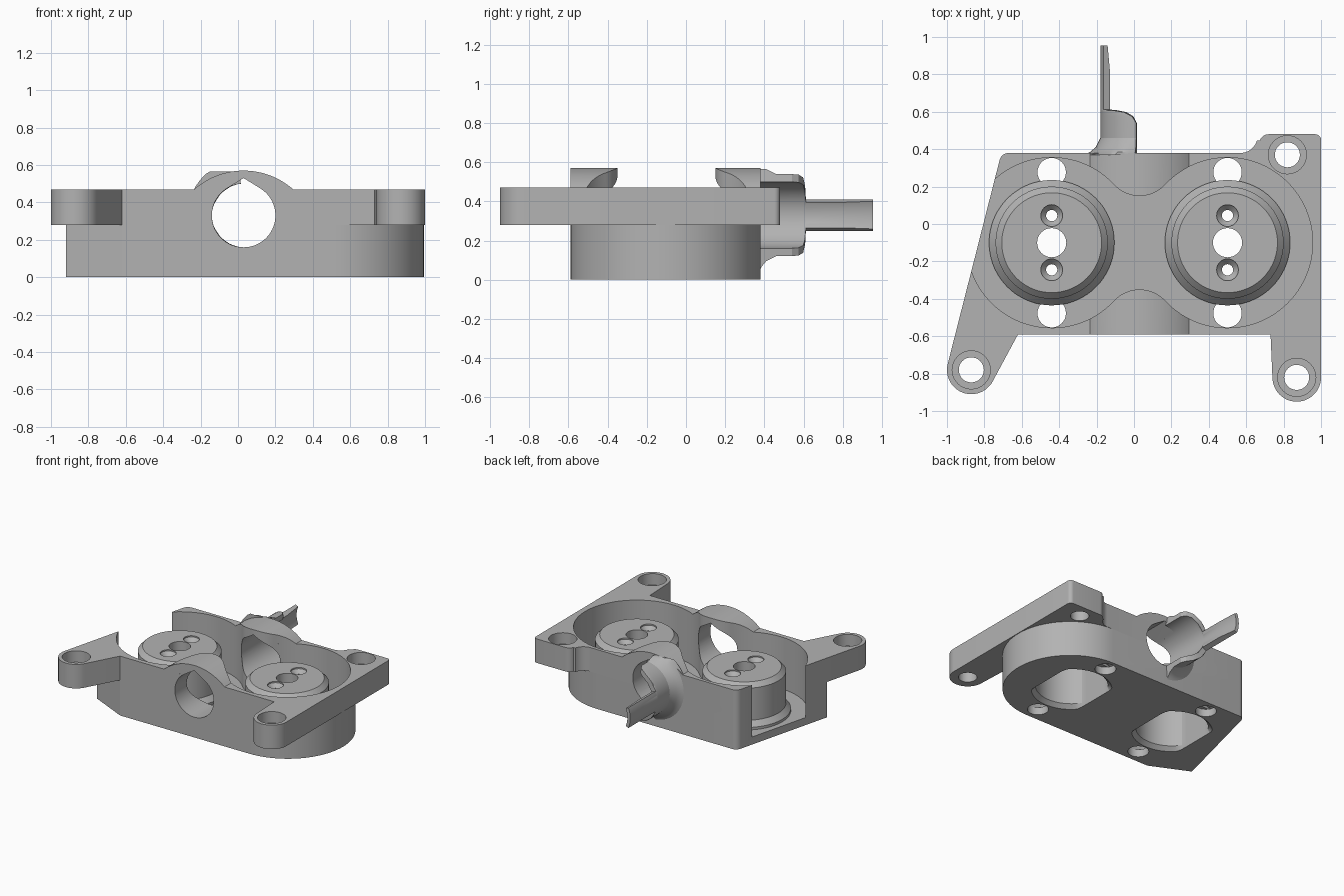
import bpy, bmesh
from math import cos, sin, radians
from mathutils import Vector

if "Cube" in bpy.data.objects:
    bpy.data.objects.remove(bpy.data.objects["Cube"], do_unlink=True)

grey = bpy.data.materials.new("plain_grey")
grey.use_nodes = True
grey.diffuse_color = (0.45, 0.45, 0.45, 1)
grey.node_tree.nodes["Principled BSDF"].inputs["Base Color"].default_value = grey.diffuse_color


def arc(cx, cy, r, a0, a1, n=16):
    """Points along an arc, angles in degrees."""
    angles = [radians(a0 + (a1 - a0) * i / n) for i in range(n + 1)]
    return [(cx + r * cos(a), cy + r * sin(a)) for a in angles]


def loft(name, rings):
    """Closed solid skinned through rings of equal point count."""
    bm = bmesh.new()
    rows = [[bm.verts.new(p) for p in ring] for ring in rings]
    n = len(rows[0])
    for a, b in zip(rows, rows[1:]):
        for i in range(n):
            j = (i + 1) % n
            bm.faces.new((a[i], a[j], b[j], b[i]))
    bm.faces.new(rows[0])
    bm.faces.new(rows[-1])
    bmesh.ops.recalc_face_normals(bm, faces=bm.faces)
    mesh = bpy.data.meshes.new(name)
    bm.to_mesh(mesh)
    bm.free()
    mesh.materials.append(grey)
    ob = bpy.data.objects.new(name, mesh)
    bpy.context.collection.objects.link(ob)
    return ob


def prism(name, pts, z0, z1):
    return loft(name, [[(x, y, z) for x, y in pts] for z in (z0, z1)])


def prism_y(name, pts, y0, y1):
    return loft(name, [[(x, y, z) for x, z in pts] for y in (y0, y1)])


def turned(name, cx, cy, profile, n=64, flat=9):
    """Round solid from (radius, z) pairs, optionally flattened at +-flat in x."""
    rings = []
    for r, z in profile:
        circle = arc(0, 0, r, 0, 360 - 360 / n, n - 1)
        rings.append([(cx + max(-flat, min(flat, x)), cy + y, z) for x, y in circle])
    return loft(name, rings)


def cut(ob, cutters):
    bpy.context.view_layer.objects.active = ob
    for c in cutters:
        m = ob.modifiers.new("cut", "BOOLEAN")
        m.operation, m.solver, m.object = "DIFFERENCE", "EXACT", c
        bpy.ops.object.modifier_apply(modifier=m.name)


def smooth(ob):
    bpy.ops.object.select_all(action="DESELECT")
    ob.select_set(True)
    bpy.context.view_layer.objects.active = ob
    bpy.ops.object.shade_smooth_by_angle(angle=radians(25))


FLOOR, STEP, TOP = 0.06, 0.28, 0.47
MID_X, MID_Y, BORE_Z = 0.03, -0.1, 0.33
CENTRES = (-0.44, 0.5)
EARS = ((-0.87, -0.78), (0.87, -0.82), (0.82, 0.37))

# Lower body: rounded on one end, slanted on the other
corner = arc(-0.67, 0.33, 0.05, 90, 166, 6)
base = prism("lower_body",
             [(-0.62, -0.59)] + arc(0.51, -0.105, 0.485, -90, 90, 48)
             + corner + [(-0.92, -0.45)], 0, STEP)

# Upper flange with three mounting ears
outline = arc(*EARS[0], 0.13, 166, 332, 24) + [(-0.62, -0.59), (0.73, -0.59)]
outline += arc(*EARS[1], 0.13, 180, 360, 24)
outline += arc(0.97, 0.45, 0.03, 0, 90, 6) + arc(0.72, 0.43, 0.05, 90, 160, 8)
outline += arc(0.57, 0.47, 0.09, -15, -90, 10) + corner
flange = prism("upper_flange", outline, STEP, TOP)

# Raised arch over the cross bore
arch = prism_y("bore_arch", arc(MID_X, 0.17, 0.4, 48.6, 131.4, 32), -0.59, 0.38)

# Pocket cutter: two circles joined by tangent concave arcs
blend = 0.186
rise = 0.436
pocket_pts = arc(CENTRES[1], MID_Y, 0.455, -137.2, 137.2, 72)
pocket_pts += arc(MID_X, MID_Y + rise, blend, -42.8, -137.2, 24)[1:-1]
pocket_pts += arc(CENTRES[0], MID_Y, 0.455, 42.8, 317.2, 72)
pocket_pts += arc(MID_X, MID_Y - rise, blend, 137.2, 42.8, 24)[1:-1]
pocket = prism("pocket_cutter", pocket_pts, FLOOR, 1)

# Teardrop cross bore cutter
bore = prism_y("bore_cutter",
               arc(MID_X, BORE_Z, 0.17, 121.8, 418.2, 56) + [(MID_X, 0.53)], -1, 1)

# Hollows under the hubs and the through holes beside them
hollows, screws = [], []
for cx in CENTRES:
    hollows.append(turned("hollow_cutter", cx, MID_Y,
                          [(0.3, -0.01), (0.26, 0.03), (0.26, 0.33)], flat=0.22))
    for dy in (-0.377, 0.377):
        screws.append(turned("screw_cutter", cx, MID_Y + dy, [(0.076, -0.1), (0.076, 0.2)], 32))

# Counterbored ear holes
ear_cuts = []
for x, y in EARS:
    ear_cuts.append(turned("ear_cutter", x, y, [(0.067, 0.1), (0.067, 0.6)], 32))
    ear_cuts.append(turned("ear_cutter", x, y, [(0.102, 0.38), (0.102, 0.6)], 32))

cut(base, [pocket, bore] + hollows + screws)
cut(flange, [pocket, bore] + ear_cuts)
cut(arch, [pocket, bore])

# Round hubs with a stepped foot, centre hole and two countersunk holes
hubs, hub_cuts = [], []
for side, cx, hollow in zip(("right", "left"), CENTRES, hollows):
    hub = turned(side + "_hub", cx, MID_Y,
                 [(0.335, FLOOR), (0.335, 0.08), (0.3, 0.12), (0.3, 0.375), (0.267, 0.41)], 72)
    holes = [turned("hub_cutter", cx, MID_Y, [(0.078, 0.2), (0.078, 0.6)], 32)]
    for dy in (-0.145, 0.145):
        holes.append(turned("hub_cutter", cx, MID_Y + dy,
                            [(0.03, 0.2), (0.03, 0.37), (0.058, 0.4), (0.058, 0.6)], 32))
    cut(hub, [hollow] + holes)
    hubs.append(hub)
    hub_cuts += holes

# Half-tube spout at the back, flared at the wall and narrowing to a tongue
rings = []
for y, outer, inner, half in ((0.37, 0.3, 0.17, 85), (0.385, 0.265, 0.17, 85),
                              (0.41, 0.235, 0.17, 85), (0.46, 0.21, 0.17, 85),
                              (0.54, 0.21, 0.17, 85), (0.575, 0.21, 0.17, 79),
                              (0.598, 0.21, 0.17, 66), (0.608, 0.21, 0.17, 45),
                              (0.612, 0.21, 0.17, 22.4), (0.8, 0.21, 0.17, 22.4),
                              (0.955, 0.21, 0.185, 22.4)):
    section = (arc(MID_X, BORE_Z, outer, 180 - half, 180 + half, 32)
               + arc(MID_X, BORE_Z, inner, 180 + half, 180 - half, 32))
    rings.append([Vector((x, y, min(z, 0.565))) for x, z in section])
spout = loft("back_spout", rings)

for cutter in [pocket, bore] + hollows + screws + ear_cuts + hub_cuts:
    bpy.data.objects.remove(cutter, do_unlink=True)
for part in [base, flange, arch, spout] + hubs:
    smooth(part)
